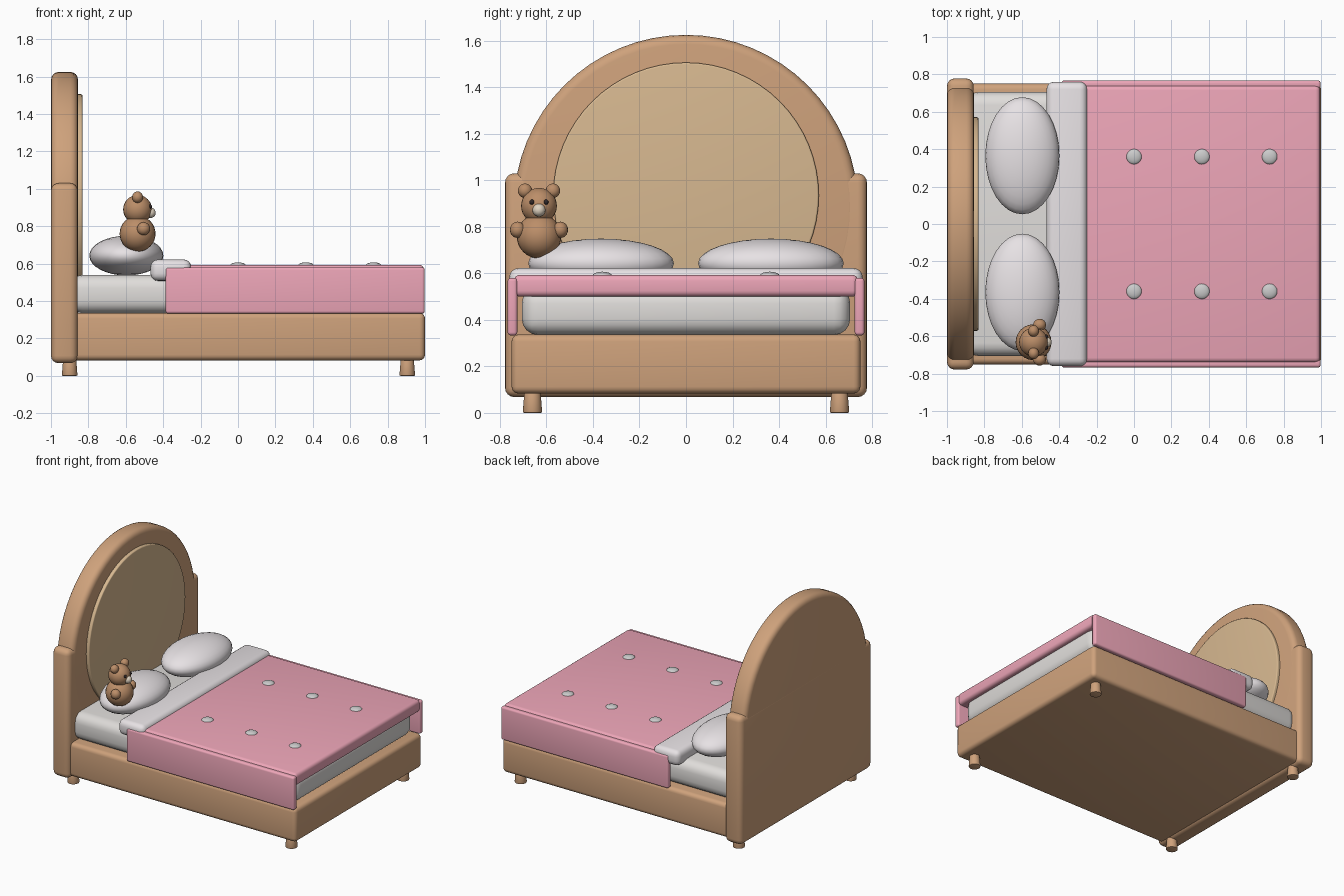
import bpy, math

if "Cube" in bpy.data.objects:
    bpy.data.objects.remove(bpy.data.objects["Cube"])


def material(name, rgb):
    m = bpy.data.materials.new(name)
    m.diffuse_color = (*rgb, 1)
    m.use_nodes = True
    m.node_tree.nodes["Principled BSDF"].inputs["Base Color"].default_value = m.diffuse_color
    return m


WOOD = material("wood", (0.62, 0.36, 0.20))
PANEL = material("light_wood", (0.68, 0.48, 0.28))
PINK = material("pink_fabric", (0.85, 0.38, 0.48))
WHITE = material("white_fabric", (0.80, 0.76, 0.78))
SHEET = material("mattress_fabric", (0.74, 0.72, 0.70))
FUR = material("fur", (0.50, 0.27, 0.14))
MUZZLE = material("muzzle", (0.75, 0.66, 0.54))
DARK = material("dark", (0.03, 0.02, 0.02))


def finish(name, mat, bevel=0, segments=4):
    o = bpy.context.object
    o.name = name
    bpy.ops.object.transform_apply(location=False, rotation=True, scale=True)
    if mat:
        o.data.materials.append(mat)
    if bevel:
        b = o.modifiers.new("bevel", 'BEVEL')
        b.width, b.segments, b.limit_method = bevel, segments, 'ANGLE'
        b.angle_limit = math.radians(40)
        bpy.ops.object.modifier_apply(modifier=b.name)
    bpy.ops.object.shade_smooth_by_angle(angle=math.radians(35))
    return o


def box(name, x, y, z, mat, bevel):
    """Rounded box from (min, max) ranges."""
    r = (x, y, z)
    bpy.ops.mesh.primitive_cube_add(size=1, location=[(a + b) / 2 for a, b in r])
    bpy.context.object.scale = [b - a for a, b in r]
    return finish(name, mat, bevel)


def ball(name, loc, radii, mat, seg=24, rings=16):
    bpy.ops.mesh.primitive_uv_sphere_add(segments=seg, ring_count=rings, radius=1, location=loc)
    bpy.context.object.scale = radii
    return finish(name, mat)


def disc(name, x, z, radius, mat, bevel):
    """Upright disc whose axis runs along x."""
    bpy.ops.mesh.primitive_cylinder_add(vertices=64, radius=radius, depth=x[1] - x[0],
                                        location=((x[0] + x[1]) / 2, 0, z),
                                        rotation=(0, math.pi / 2, 0))
    return finish(name, mat, bevel)


# Headboard: square lower part, round arch and inset panel
box("headboard_base", (-1, -0.857), (-0.778, 0.778), (0.068, 1.03), WOOD, 0.04)
disc("headboard_arch", (-0.999, -0.856), 0.885, 0.74, WOOD, 0.04)
disc("headboard_panel", (-0.87, -0.832), 0.935, 0.571, PANEL, 0.008)

# Frame and feet
box("bed_frame", (-0.90, 1), (-0.75, 0.75), (0.083, 0.337), WOOD, 0.03)
for x in (-0.90, 0.905):
    for y in (-0.66, 0.66):
        bpy.ops.mesh.primitive_cone_add(vertices=24, radius1=0.042, radius2=0.034,
                                        depth=0.1, location=(x, y, 0.05))
        finish("foot", WOOD, 0.006, 2)

# Mattress and bedding
box("mattress", (-0.90, 0.965), (-0.706, 0.706), (0.335, 0.54), SHEET, 0.07)
box("blanket_top", (-0.39, 0.995), (-0.74, 0.74), (0.50, 0.593), PINK, 0.025)
for s in (-1, 1):
    y = sorted((s * 0.725, s * 0.767))
    box("blanket_side", (-0.387, 0.998), y, (0.333, 0.58), PINK, 0.014)
    # Pillows
    ball("pillow", (-0.597, s * 0.365, 0.643), (0.198, 0.313, 0.106), WHITE, 32, 16)
    # Blanket buttons
    for x in (0, 0.363, 0.725):
        ball("blanket_button", (x, s * 0.36, 0.59), (0.042, 0.042, 0.017), None, 20, 10)
box("folded_sheet", (-0.468, -0.25), (-0.76, 0.76), (0.508, 0.622), WHITE, 0.04)

# Toy bear looking along +x
BX, BY = -0.537, -0.632
ball("bear_body", (BX, BY, 0.76), (0.096, 0.096, 0.096), FUR)
ball("bear_head", (BX, BY, 0.89), (0.077, 0.077, 0.077), FUR)
ball("bear_muzzle", (-0.468, BY, 0.872), (0.028, 0.028, 0.028), MUZZLE, 16, 10)
for s in (-1, 1):
    ball("bear_ear", (BX, BY + s * 0.060, 0.955), (0.029, 0.031, 0.031), FUR, 16, 10)
    ball("bear_arm", (-0.505, BY + s * 0.092, 0.787), (0.035, 0.033, 0.035), FUR, 16, 10)
    ball("bear_eye", (-0.470, BY + s * 0.030, 0.906), (0.011, 0.011, 0.011), DARK, 12, 8)
